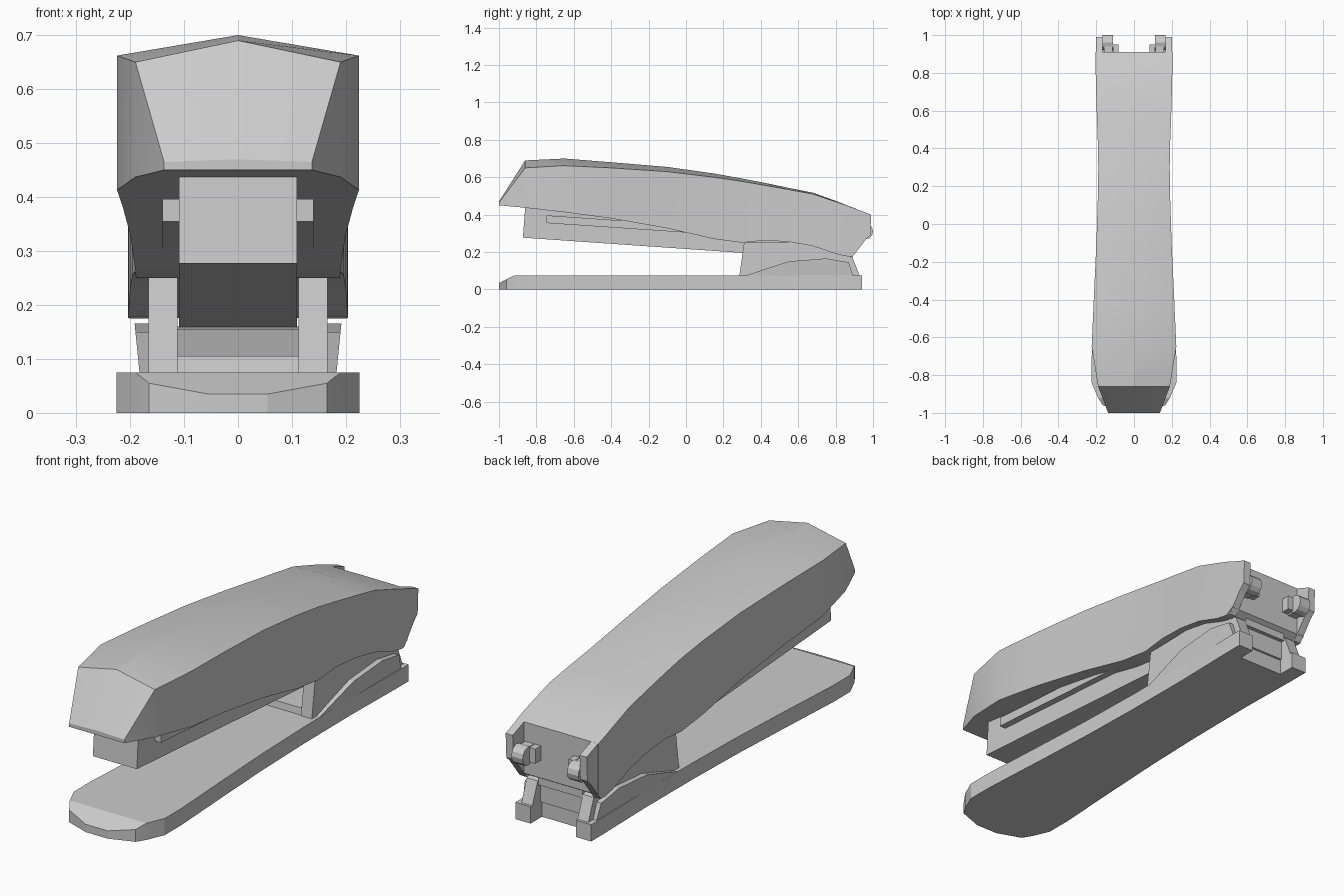
import bpy, bmesh, math

if "Cube" in bpy.data.objects:
    bpy.data.objects.remove(bpy.data.objects["Cube"])


def finish(name, bm, mirror=False, smooth=False):
    bmesh.ops.recalc_face_normals(bm, faces=bm.faces)
    me = bpy.data.meshes.new(name)
    bm.to_mesh(me)
    bm.free()
    ob = bpy.data.objects.new(name, me)
    bpy.context.collection.objects.link(ob)
    if mirror:
        m = ob.modifiers.new("mirror", 'MIRROR')
        m.use_mirror_merge = False
    if smooth:
        bpy.ops.object.select_all(action='DESELECT')
        ob.select_set(True)
        bpy.context.view_layer.objects.active = ob
        bpy.ops.object.shade_smooth_by_angle(angle=math.radians(18))
    return ob


def loft(name, rings):
    """Skin a list of equally long cross-sections and cap both ends."""
    bm = bmesh.new()
    loops = [[bm.verts.new(p) for p in r] for r in rings]
    n = len(loops[0])
    for a, b in zip(loops, loops[1:]):
        for i in range(n):
            j = (i + 1) % n
            bm.faces.new((a[i], a[j], b[j], b[i]))
    bm.faces.new(loops[0])
    bm.faces.new(loops[-1])
    return finish(name, bm, smooth=True)


def prism(name, profile, x0, x1, mirror=False, flare=0.0):
    """Extrude a (y, z) side profile from x0 to x1; flare leans the outer face out with height."""
    bm = bmesh.new()
    a = [bm.verts.new((x0, y, z)) for y, z in profile]
    b = [bm.verts.new((x1 + flare * z, y, z)) for y, z in profile]
    bm.faces.new(a)
    bm.faces.new(b)
    n = len(a)
    for i in range(n):
        j = (i + 1) % n
        bm.faces.new((a[i], a[j], b[j], b[i]))
    return finish(name, bm, mirror)


def rect(y0, y1, z0, z1):
    return [(y0, z0), (y1, z0), (y1, z1), (y0, z1)]


# Top cover: y, half width, underside z, shoulder z, ridge z
cover = [
    (-1.0, .137, .45, .465, .47), (-.86, .19, .437, .65, .69),
    (-.65, .224, .413, .662, .70), (-.40, .213, .38, .65, .68),
    (-.10, .199, .327, .63, .655), (.15, .191, .27, .60, .62),
    (.30, .189, .25, .578, .593), (.42, .191, .262, .557, .57),
    (.55, .196, .255, .534, .543), (.68, .20, .232, .51, .517),
    (.81, .203, .187, .466, .47), (.87, .204, .176, .445, .446),
    (.91, .203, .20, .43, .431)]
loft("top_cover", [[(-w, y, b), (-w, y, s), (0, y, r), (w, y, s), (w, y, b)]
                   for y, w, b, s, r in cover])

# Rear cheeks of the cover either side of the hinge recess
prism("cover_cheek", [(.86, .176), (.89, .175), (.96, .265), (.985, .29),
                      (.99, .40), (.91, .43), (.86, .445)], .166, .201, True)

# Hinge knobs and their inner stops
knob = [(.96 + .04 * math.cos(a), .31 + .042 * math.sin(a))
        for a in [math.tau * i / 12 for i in range(12)]]
prism("hinge_knob", knob, .11, .166, True)
prism("hinge_knob_neck", rect(.90, .96, .275, .345), .115, .16, True)
prism("hinge_stop", rect(.90, .95, .28, .345), .082, .112, True)

# Staple magazine and side rails
prism("magazine", [(-.872, .277), (.89, .155), (.89, .25), (.3, .33), (-.86, .437)], -.109, .109)
prism("magazine_rail", [(-.745, .355), (.3, .284), (.3, .325), (-.745, .396)], .105, .14, True)

# Base plate: y, half width, top z
base = [(-1.0, .055, .035), (-.96, .165, .055), (-.92, .19, .075), (-.84, .225, .075),
        (-.72, .225, .075), (-.4, .207, .075), (-.1, .192, .075), (.2, .184, .075),
        (.54, .182, .075), (.86, .188, .075)]
loft("base_plate", [[(-w, y, 0), (-w, y, t), (w, y, t), (w, y, 0)] for y, w, t in base])
prism("base_rear_prong", rect(.85, .94, 0, .075), .112, .188, True)

# Hinge bracket: side plates, floor and ramp between them
prism("bracket_plate", [(.285, .07), (.31, .25), (.60, .255), (.80, .20),
                        (.89, .172), (.93, .07)], .112, .166, True)
prism("bracket_floor", [(.29, .07), (.87, .07), (.87, .16), (.72, .155), (.5, .105), (.295, .105)],
      -.113, .113)

# Raised side fins that blend the base into the bracket
prism("base_fin", [(.32, .075), (.43, .112), (.55, .15), (.65, .158), (.75, .166),
                   (.87, .145), (.895, .07), (.54, .07)], .16, .175, True, flare=.1)
